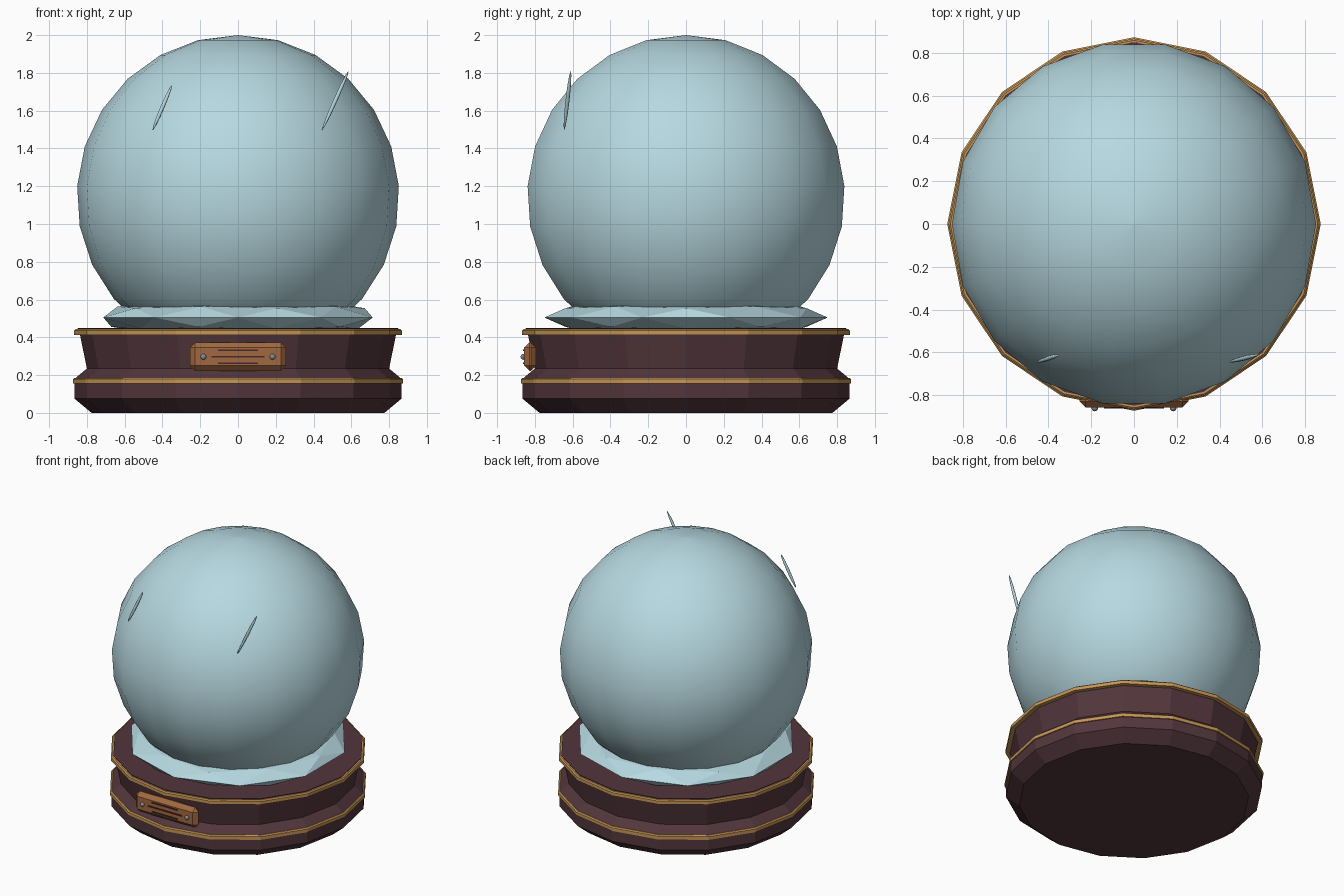
import bpy, bmesh, math
from mathutils import Vector

cube = bpy.data.objects.get("Cube")
if cube:
    bpy.data.objects.remove(cube, do_unlink=True)


def material(name, rgb):
    m = bpy.data.materials.new(name)
    m.use_nodes = True
    colour = (*rgb, 1.0)
    m.diffuse_color = colour
    m.node_tree.nodes["Principled BSDF"].inputs["Base Color"].default_value = colour
    return m


GLASS = material("pale blue glass", (0.47, 0.69, 0.75))
WOOD = material("dark maroon wood", (0.085, 0.037, 0.045))
GOLD = material("gold trim", (0.56, 0.30, 0.09))
COPPER = material("copper plate", (0.36, 0.14, 0.05))
SLOT = material("dark engraving", (0.06, 0.022, 0.022))
STEEL = material("steel screw", (0.22, 0.27, 0.30))


def finish(bm, name, mat, smooth=False):
    bmesh.ops.recalc_face_normals(bm, faces=bm.faces)
    for f in bm.faces:
        f.smooth = smooth
    mesh = bpy.data.meshes.new(name)
    bm.to_mesh(mesh)
    bm.free()
    mesh.materials.append(mat)
    obj = bpy.data.objects.new(name, mesh)
    bpy.context.collection.objects.link(obj)
    return obj


def lathe(name, profile, sides, mat, smooth=False, closed=False):
    """Revolve (radius, height) points around z; open profiles get end caps."""
    bm = bmesh.new()
    rings = []
    for r, z in profile:
        rings.append([bm.verts.new((r * math.cos(math.tau * k / sides),
                                    r * math.sin(math.tau * k / sides), z))
                      for k in range(sides)])
    pairs = list(zip(rings, rings[1:]))
    if closed:
        pairs.append((rings[-1], rings[0]))
    for a, b in pairs:
        for k in range(sides):
            n = (k + 1) % sides
            bm.faces.new((a[k], a[n], b[n], b[k]))
    if not closed:
        bm.faces.new(rings[0])
        bm.faces.new(rings[-1])
    bmesh.ops.remove_doubles(bm, verts=bm.verts, dist=1e-5)
    return finish(bm, name, mat, smooth)


def box(name, centre, size, mat, bevel=0.0):
    bm = bmesh.new()
    bmesh.ops.create_cube(bm, size=1)
    bmesh.ops.scale(bm, vec=size, verts=bm.verts)
    if bevel:
        bmesh.ops.bevel(bm, geom=bm.edges[:], offset=bevel, segments=1, affect='EDGES')
    obj = finish(bm, name, mat)
    obj.location = centre
    return obj


# Wooden pedestal with a waist
lathe("pedestal", [(0.775, 0), (0.865, 0.075), (0.865, 0.165), (0.86, 0.185),
                   (0.80, 0.235), (0.838, 0.42), (0.85, 0.45)], 16, WOOD)

# Gold bands around the pedestal
for name, low, r in (("lower_band", 0.155, 0.873), ("upper_band", 0.413, 0.867)):
    lathe(name, [(r - 0.05, low), (r, low), (r, low + 0.024),
                 (r - 0.008, low + 0.031), (r - 0.05, low + 0.031)], 16, GOLD, closed=True)

# Glass ball, its lower end sunk into the collar
R, CENTRE, STEP = 0.853, 1.147, math.radians(14.4)
arc = [(R * math.sin(i * STEP), CENTRE + R * math.cos(i * STEP)) for i in range(1, 11)]
bm_profile = [(0.0001, CENTRE + R)] + arc
lathe("glass_ball", bm_profile, 18, GLASS, smooth=True)

# Faceted collar under the ball
bm = bmesh.new()
bmesh.ops.create_icosphere(bm, subdivisions=2, radius=0.75)
bmesh.ops.scale(bm, vec=(1, 1, 0.147), verts=bm.verts)
collar = finish(bm, "collar", GLASS)
collar.location.z = 0.505

# Thin glints floating at the front of the ball
for name, a, b in (("right_glint", (-0.452, -0.645, 1.497), (-0.35, -0.612, 1.735)),
                   ("left_glint", (0.445, -0.645, 1.497), (0.585, -0.61, 1.81))):
    a, b = Vector(a), Vector(b)
    bm = bmesh.new()
    bmesh.ops.create_uvsphere(bm, u_segments=8, v_segments=6, radius=1)
    bmesh.ops.scale(bm, vec=(0.011, 0.011, (b - a).length / 2), verts=bm.verts)
    glint = finish(bm, name, GLASS, smooth=True)
    glint.location = (a + b) / 2
    glint.rotation_mode = 'QUATERNION'
    glint.rotation_quaternion = (b - a).to_track_quat('Z', 'Y')

# Name plate with engraved bars and screws
box("name_plate", (0, -0.825, 0.298), (0.51, 0.064, 0.15), COPPER, bevel=0.028)
for i, half in enumerate((0.105, 0.14, 0.105)):
    box(f"plate_bar_{i + 1}", (0, -0.859, 0.263 + 0.034 * i), (2 * half, 0.008, 0.009), SLOT)
for side, name in ((-1, "right_screw"), (1, "left_screw")):
    bm = bmesh.new()
    bmesh.ops.create_uvsphere(bm, u_segments=10, v_segments=6, radius=0.016)
    screw = finish(bm, name, STEEL, smooth=True)
    screw.location = (side * 0.183, -0.86, 0.297)
